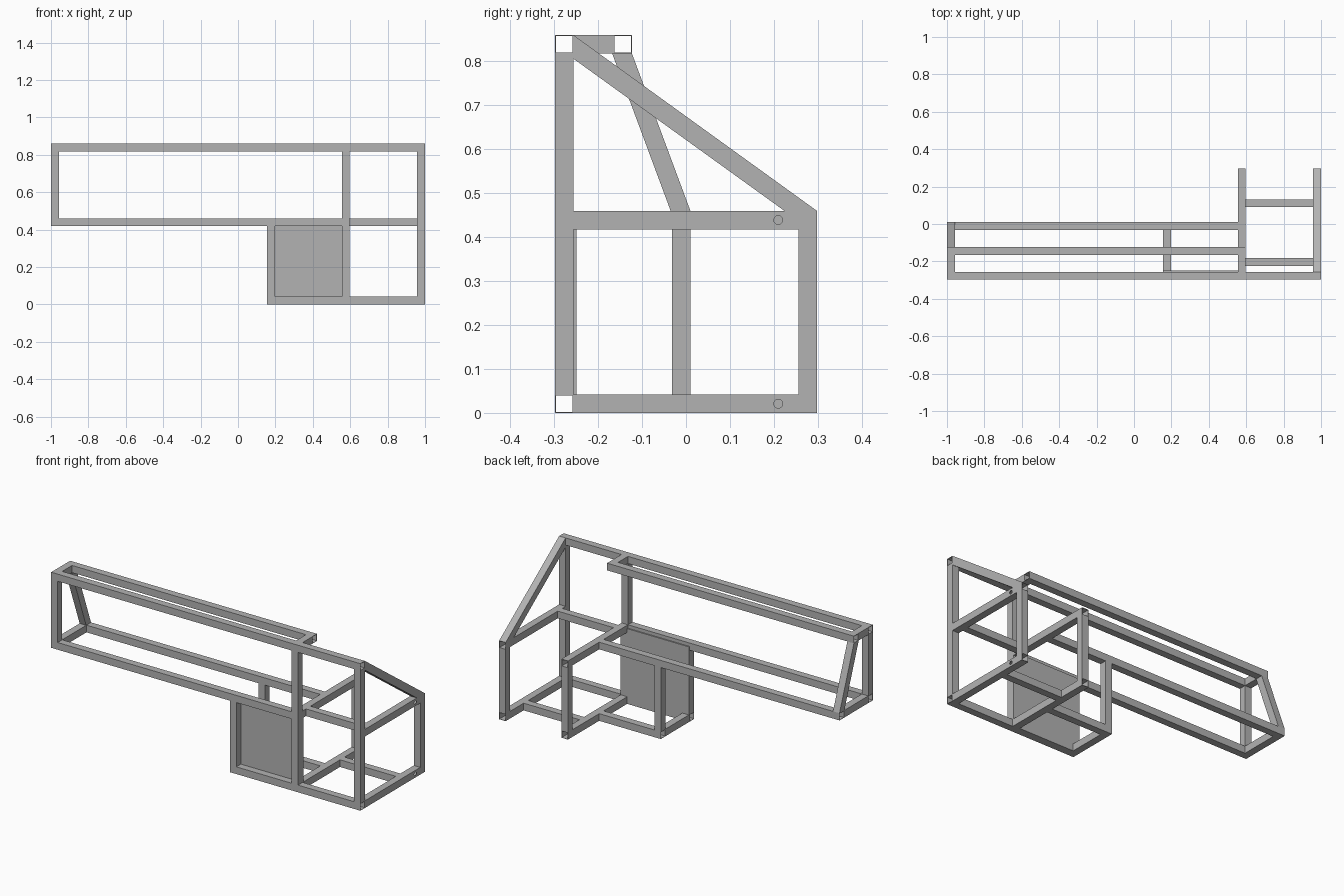
import bpy
import bmesh
from mathutils import Vector

if "Cube" in bpy.data.objects:
    bpy.data.objects.remove(bpy.data.objects["Cube"], do_unlink=True)

T = 0.042          # tube width
H = T / 2
WALL = 0.9         # inner width as a share of the outer width

steel = bpy.data.materials.new("steel_grey")
steel.use_nodes = True
steel.diffuse_color = (0.45, 0.45, 0.45, 1)
steel.node_tree.nodes["Principled BSDF"].inputs["Base Color"].default_value = (0.45, 0.45, 0.45, 1)


def finish(name, bm):
    bmesh.ops.recalc_face_normals(bm, faces=bm.faces)
    mesh = bpy.data.meshes.new(name)
    bm.to_mesh(mesh)
    bm.free()
    mesh.materials.append(steel)
    obj = bpy.data.objects.new(name, mesh)
    bpy.context.collection.objects.link(obj)
    return obj


def tube_between(name, ring_a, ring_b):
    """Hollow square tube with open ends, from two matching four-corner rings."""
    bm = bmesh.new()
    loops = []
    for ring in (ring_a, ring_b):
        mid = sum(ring, Vector()) / 4
        loops.append([bm.verts.new(p) for p in ring])
        loops.append([bm.verts.new(mid.lerp(p, WALL)) for p in ring])
    out_a, in_a, out_b, in_b = loops
    for u, v in ((out_a, out_b), (in_a, in_b), (out_a, in_a), (out_b, in_b)):
        for i in range(4):
            j = (i + 1) % 4
            bm.faces.new((u[i], u[j], v[j], v[i]))
    return finish(name, bm)


def rail(name, axis, start, end, c1, c2):
    """Straight tube along an axis; c1, c2 are its centre on the other two axes."""
    rings = []
    for s in (start, end):
        ring = []
        for a, b in ((-H, -H), (H, -H), (H, H), (-H, H)):
            p = [c1 + a, c2 + b]
            p.insert("xyz".index(axis), s)
            ring.append(Vector(p))
        rings.append(ring)
    return tube_between(name, *rings)


def brace(name, x, end_a, end_b):
    """Slanted tube in a side plane; each end is a cut given by two (y, z) points."""
    rings = []
    for (y0, z0), (y1, z1) in (end_a, end_b):
        rings.append([Vector((x - H, y0, z0)), Vector((x + H, y0, z0)),
                      Vector((x + H, y1, z1)), Vector((x - H, y1, z1))])
    return tube_between(name, *rings)


# Shared centre lines
LOW, MID, TOP = H, 0.439, 0.839
FRONT, REAR, UPPER = -0.277, -0.011, -0.144
OUTER, INNER, BOX, FAR = 0.979, 0.576, 0.177, -0.979
BACK = 0.298

# Long rails
rail("front_top_rail", "x", -1, 1, FRONT, TOP)
rail("rear_top_rail", "x", -1, INNER + H, UPPER, TOP)
rail("front_middle_rail", "x", -1, INNER - H, FRONT, MID)
rail("rear_middle_rail", "x", -1, INNER - H, REAR, MID)
rail("front_bottom_rail", "x", BOX - H, 1, FRONT, LOW)
rail("rear_bottom_rail", "x", BOX - H, INNER - H, REAR, LOW)

# Side rails and posts of the tall bay
for label, x in (("outer", OUTER), ("inner", INNER)):
    rail(label + "_front_post", "z", T, TOP - H, x, FRONT)
    rail(label + "_back_post", "z", T, MID - H, x, BACK - H)
    for level, z in (("bottom", LOW), ("middle", MID)):
        side = rail(label + "_" + level + "_side_rail", "y", FRONT + H, BACK, x, z)
        if label == "outer":
            # Small bolt hole through the outside wall
            bpy.ops.mesh.primitive_cylinder_add(vertices=24, radius=0.01, depth=0.02,
                                                location=(1, 0.21, z),
                                                rotation=(0, 1.5708, 0))
            cutter = bpy.context.object
            cutter.name = level + "_hole_cutter"
            cutter.hide_render = True
            cutter.hide_viewport = True
            cut = side.modifiers.new("bolt_hole", "BOOLEAN")
            cut.object = cutter
            cut.solver = "EXACT"

# Cross members of the tall bay
rail("bay_middle_crossbar", "x", INNER + H, OUTER - H, -0.204, MID)
rail("bay_bottom_crossbar", "x", INNER + H, OUTER - H, 0.111, LOW)

# Small lower box
rail("box_front_post", "z", T, MID - H, BOX, FRONT)
rail("box_rear_post", "z", T, MID - H, BOX, REAR)
rail("box_bottom_side_rail", "y", FRONT + H, REAR - H, BOX, LOW)

# Far end frame and upper ties
rail("far_front_post", "z", MID + H, TOP - H, FAR, FRONT)
rail("far_middle_tie", "y", FRONT + H, REAR - H, FAR, MID)
for label, x in (("far", FAR), ("inner", INNER)):
    rail(label + "_top_tie", "y", FRONT + H, UPPER - H, x, TOP)

# Slanted braces
brace("far_slanted_post", FAR,
      ((-0.168, TOP - H), (-0.123, TOP - H)), ((-0.035, MID + H), (0.010, MID + H)))
brace("outer_diagonal", OUTER,
      ((-0.256, 0.806), (-0.256, 0.86)), ((0.224, MID + H), (BACK, MID + H)))

# Sheet panel behind the front frame of the lower box
bm = bmesh.new()
bmesh.ops.create_cube(bm, size=1)
bmesh.ops.scale(bm, vec=(INNER - BOX + T, 0.007, 0.44), verts=bm.verts)
bmesh.ops.translate(bm, vec=((INNER + BOX) / 2, -0.2525, 0.22), verts=bm.verts)
finish("front_panel", bm)
